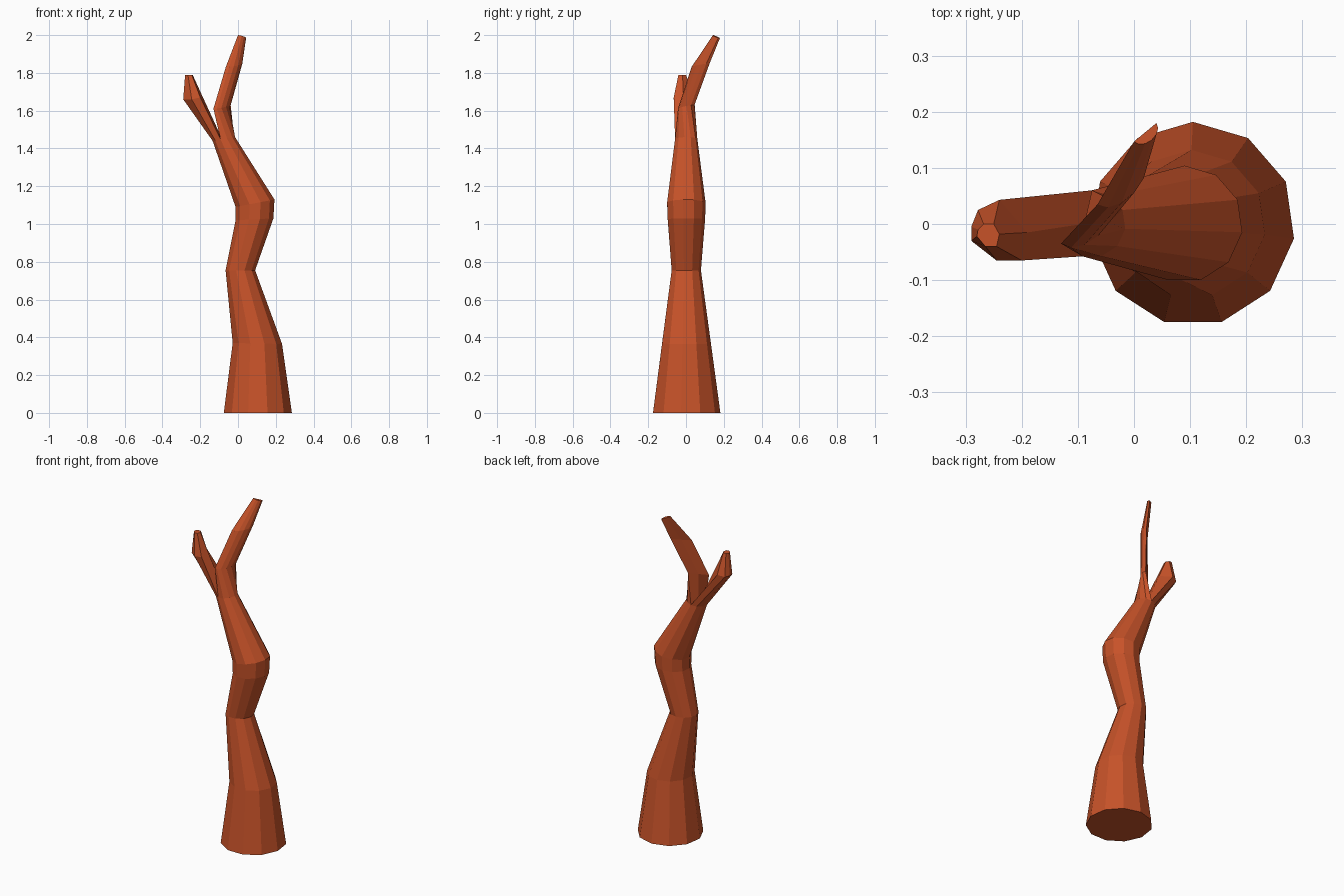
import bpy, bmesh, math
from mathutils import Vector

if "Cube" in bpy.data.objects:
    bpy.data.objects.remove(bpy.data.objects["Cube"])

SIDES = 11

bark = bpy.data.materials.new("orange_brown_bark")
bark.diffuse_color = (0.57, 0.085, 0.022, 1)
bark.use_nodes = True
bark.node_tree.nodes["Principled BSDF"].inputs["Base Color"].default_value = bark.diffuse_color


def ring(cx, r, z_left, z_right):
    """Round trunk section, tilted between its left and right heights."""
    pts = []
    for k in range(SIDES):
        a = math.pi / 2 + 2 * math.pi * k / SIDES
        t = (math.cos(a) + 1) / 2
        pts.append(Vector((cx + r * math.cos(a), r * math.sin(a),
                           z_left + (z_right - z_left) * t)))
    return pts


def half_ring(a, b, bulge):
    """Half-round section: an arc from a to b, closed by the middle of its flat side."""
    a, b = Vector(a), Vector(b)
    mid, half = (a + b) / 2, (b - a) / 2
    out = Vector((half.y, -half.x, 0)).normalized() * bulge
    arc = [mid - half * math.cos(math.pi * i / 6) + out * math.sin(math.pi * i / 6)
           for i in range(7)]
    return arc + [mid]


def loft(name, rings, cap_start, cap_end):
    bm = bmesh.new()
    loops = [[bm.verts.new(p) for p in r] for r in rings]
    n = len(loops[0])
    for low, high in zip(loops, loops[1:]):
        for i in range(n):
            j = (i + 1) % n
            bm.faces.new((low[i], low[j], high[j], high[i]))
    if cap_start:
        bm.faces.new(loops[0][::-1])
    if cap_end:
        bm.faces.new(loops[-1])
    mesh = bpy.data.meshes.new(name)
    bm.to_mesh(mesh)
    bm.free()
    mesh.materials.append(bark)
    obj = bpy.data.objects.new(name, mesh)
    bpy.context.collection.objects.link(obj)
    return obj


# Crooked trunk, ending at the fork
fork = ring(-0.075, 0.06, 1.44, 1.46)
loft("trunk", [
    ring(0.105, 0.182, 0, 0),
    ring(0.1025, 0.132, 0.37, 0.365),
    ring(0.0125, 0.079, 0.755, 0.755),
    ring(0.0875, 0.101, 1.02, 1.03),
    ring(0.09, 0.104, 1.09, 1.13),
    fork,
], True, False)

# Short branch growing from the left half of the fork
crotch = (fork[0] + fork[5]) / 2
knee = [(-0.24, 0.043, 1.67), (-0.278, 0.025, 1.66), (-0.29, -0.005, 1.66),
        (-0.29, -0.03, 1.66), (-0.245, -0.065, 1.66), (-0.20, -0.065, 1.67),
        (-0.19, -0.015, 1.68)]
tip = [(-0.25, 0.0), (-0.268, 0.0), (-0.278, -0.01), (-0.28, -0.022),
       (-0.265, -0.04), (-0.245, -0.04), (-0.24, -0.018)]
loft("left_branch", [
    fork[:6] + [crotch],
    knee,
    [(x, y, 1.79) for x, y in tip],
], False, True)

# Tall bent branch growing from the right half of the fork
loft("right_branch", [
    fork[5:] + [fork[0], crotch],
    half_ring((-0.13, -0.035, 1.61), (-0.045, 0.045, 1.63), 0.035),
    half_ring((-0.065, 0.035, 1.83), (0.015, 0.125, 1.85), 0.035),
    half_ring((0.0, 0.147, 2.0), (0.04, 0.18, 1.985), 0.018),
], False, True)
